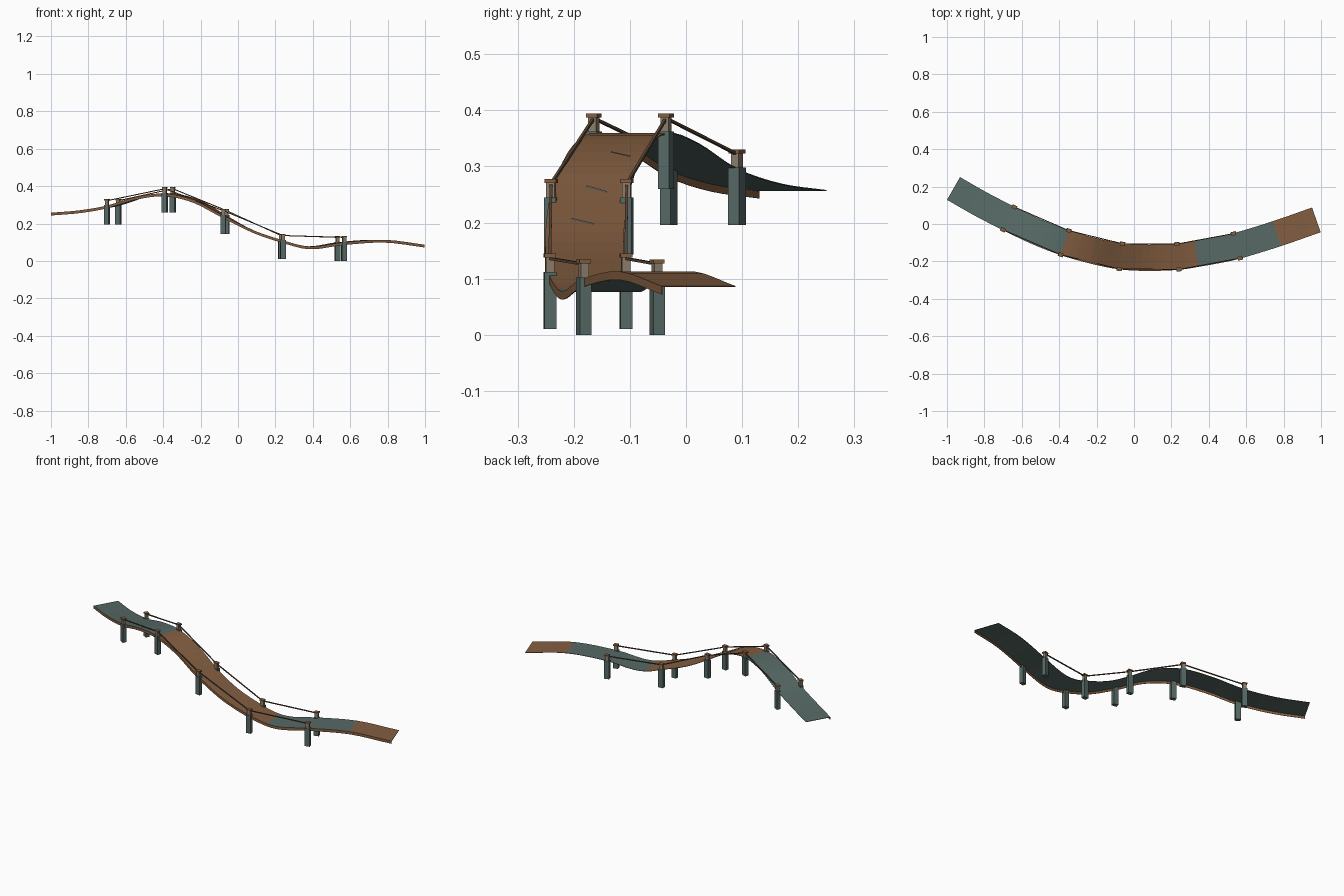
import bpy, bmesh, math
from mathutils import Vector, Matrix

cube = bpy.data.objects.get("Cube")
if cube:
    bpy.data.objects.remove(cube)


def material(name, rgb):
    m = bpy.data.materials.new(name)
    m.use_nodes = True
    col = (*rgb, 1)
    m.diffuse_color = col
    m.node_tree.nodes["Principled BSDF"].inputs["Base Color"].default_value = col
    return m


BROWN = material("brown wood", (0.23, 0.112, 0.052))
GREY = material("grey green stone", (0.095, 0.144, 0.133))
BEIGE = material("pale post wood", (0.26, 0.21, 0.145))
ROPE = material("dark rope", (0.12, 0.072, 0.042))


def finish(name, bm, mats):
    bmesh.ops.recalc_face_normals(bm, faces=bm.faces)
    me = bpy.data.meshes.new(name)
    bm.to_mesh(me)
    bm.free()
    for m in mats:
        me.materials.append(m)
    ob = bpy.data.objects.new(name, me)
    bpy.context.collection.objects.link(ob)
    return ob


# Centre line of the walkway
PATH = [Vector(p) for p in (
    (-.965, .19, .258), (-.82, .107, .27), (-.67, .03, .296), (-.52, -.042, .342),
    (-.37, -.1, .36), (-.22, -.143, .325), (-.07, -.173, .243), (.08, -.181, .165),
    (.235, -.175, .11), (.333, -.16, .082), (.42, -.145, .08), (.55, -.117, .1),
    (.763, -.052, .113), (.975, .022, .087))]
HALF = 0.07
STEPS = 4


def point(t):
    """Smooth curve through the path points; t counts path points."""
    i = min(int(t), len(PATH) - 2)
    u = t - i
    b, c = PATH[i], PATH[i + 1]
    a = PATH[i - 1] if i else 2 * b - c
    d = PATH[i + 2] if i + 2 < len(PATH) else 2 * c - b
    return 0.5 * (2 * b + (c - a) * u + (2 * a - 5 * b + 4 * c - d) * u ** 2
                  + (3 * b - a - 3 * c + d) * u ** 3)


def frame(t):
    """Position, flat tangent and flat sideways direction."""
    last = len(PATH) - 1
    tan = point(min(t + .05, last)) - point(max(t - .05, 0))
    tan.z = 0
    tan.normalize()
    return point(t), tan, Vector((-tan.y, tan.x, 0))


# Deck: thin sheet with a skirt along its outer edge
SECTION = [(-HALF, 0), (HALF, 0), (HALF, -.002), (-HALF + .002, -.002),
           (-HALF + .002, -.015), (-HALF, -.015)]
bm = bmesh.new()
rings = []
for k in range((len(PATH) - 1) * STEPS + 1):
    p, tan, side = frame(k / STEPS)
    rings.append([bm.verts.new(p + side * s + Vector((0, 0, z))) for s, z in SECTION])
n = len(SECTION)
for k in range(len(rings) - 1):
    span = k // STEPS
    grey_top = span < 4 or 9 <= span < 12
    for j in range(n):
        f = bm.faces.new((rings[k][j], rings[k][(j + 1) % n],
                          rings[k + 1][(j + 1) % n], rings[k + 1][j]))
        f.material_index = 1 if j == 2 or (j < 2 and grey_top) else 0
for ring in (rings[0], rings[-1]):
    bm.faces.new(ring)
finish("deck", bm, [BROWN, GREY])


def box(name, centre, size, angle, mat):
    bm = bmesh.new()
    bmesh.ops.create_cube(bm, size=1)
    bm.transform(Matrix.Translation(centre) @ Matrix.Rotation(angle, 4, 'Z')
                 @ Matrix.Diagonal((*size, 1)))
    return finish(name, bm, [mat])


def rope(name, a, b):
    bm = bmesh.new()
    bmesh.ops.create_cube(bm, size=1)
    d = b - a
    bm.transform(Matrix.Translation((a + b) / 2) @ d.to_track_quat('X', 'Z').to_matrix().to_4x4()
                 @ Matrix.Diagonal((d.length, .005, .005, 1)))
    finish(name, bm, [ROPE])


# Posts with necks and caps, joined by straight ropes on both sides
for label, sign in (("outer", -1), ("inner", 1)):
    previous = None
    for i, station in enumerate((2, 4, 6, 8, 11)):
        p, tan, side = frame(station)
        base = p + side * sign * (HALF - .002)
        ang = math.atan2(tan.y, tan.x)
        for part, z, size, mat in (
                ("post", -.049, (.028, .021, .102), GREY),
                ("neck", .014, (.019, .015, .028), BEIGE),
                ("cap", .031, (.025, .021, .007), BROWN)):
            box(f"{label}_{part}_{i + 1}", base + Vector((0, 0, z)), size, ang, mat)
        top = base + Vector((0, 0, .026))
        if previous:
            rope(f"{label}_rope_{i}", previous, top)
        previous = top

# Narrow worn streaks lying on the brown deck
bm = bmesh.new()
for t, s in ((5.0, .03), (5.75, .01), (6.45, -.005)):
    quad = []
    for dt, ds in ((0, -.02), (.03, -.02), (.15, .02), (.12, .02)):
        p, tan, side = frame(t + dt)
        quad.append(bm.verts.new(p + side * (s + ds) + Vector((0, 0, .002))))
    bm.faces.new(quad)
finish("deck_streaks", bm, [GREY])
